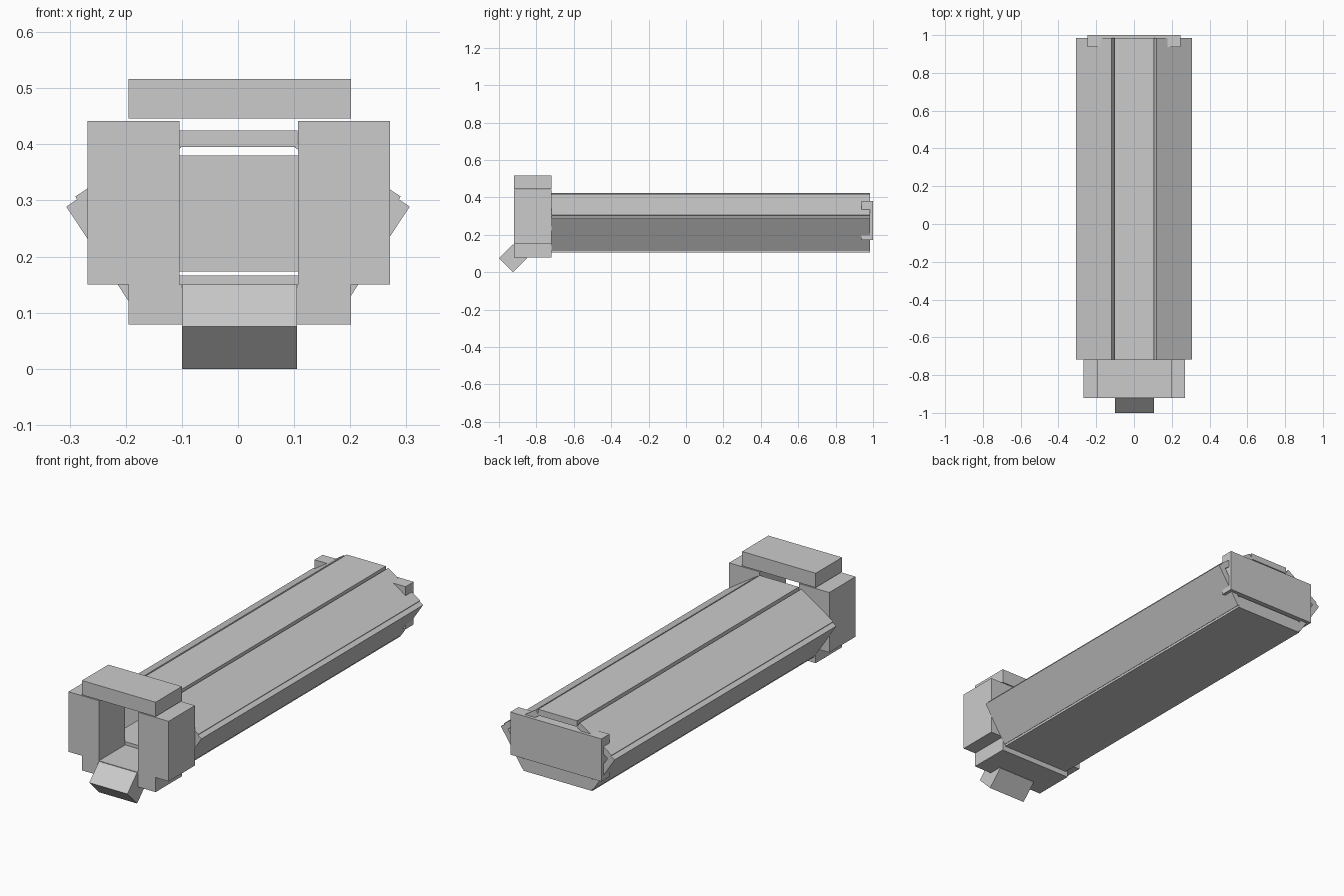
import bpy, bmesh
from mathutils import Vector

if "Cube" in bpy.data.objects:
    bpy.data.objects.remove(bpy.data.objects["Cube"])


def prism(name, profile, start, end, axis="Y"):
    """Extrude a closed 2D profile along an axis (Y: profile is x,z; X: profile is y,z)."""
    bm = bmesh.new()
    if axis == "Y":
        points = [(a, start, b) for a, b in profile]
        step = Vector((0, end - start, 0))
    else:
        points = [(start, a, b) for a, b in profile]
        step = Vector((end - start, 0, 0))
    face = bm.faces.new([bm.verts.new(p) for p in points])
    moved = bmesh.ops.extrude_face_region(bm, geom=[face])["geom"]
    bmesh.ops.translate(bm, vec=step,
                        verts=[g for g in moved if isinstance(g, bmesh.types.BMVert)])
    bmesh.ops.recalc_face_normals(bm, faces=bm.faces)
    mesh = bpy.data.meshes.new(name)
    bm.to_mesh(mesh)
    bm.free()
    obj = bpy.data.objects.new(name, mesh)
    bpy.context.collection.objects.link(obj)
    return obj


def rect(x0, x1, z0, z1):
    return [(x0, z0), (x1, z0), (x1, z1), (x0, z1)]


def slab(a, b, thick, side):
    """Tilted slab profile: outer face runs from a to b, thickness goes inward."""
    a, b = Vector(a), Vector(b)
    d = (b - a).normalized()
    n = Vector((d.y, -d.x)) * thick
    return [(side * p.x, p.y) for p in (a, b, b + n, a + n)]


BODY = (-0.718, 0.985)
FRAME = (-0.92, -0.718)

# Hollow body made of six long slabs
prism("top_slab", rect(-0.104, 0.106, 0.395, 0.425), *BODY)
prism("bottom_slab", rect(-0.185, 0.185, 0.105, 0.166), *BODY)
for label, side in (("right", 1), ("left", -1)):
    prism(f"upper_slab_{label}", slab((0.118, 0.419), (0.290, 0.307), 0.03, side), *BODY)
    prism(f"lower_slab_{label}", slab((0.306, 0.289), (0.190, 0.113), 0.03, side), *BODY)

# Rear cross plate that pokes through the side slabs
prism("rear_plate", rect(-0.245, 0.245, 0.173, 0.38), 0.938, 1.0)

# Front frame: U-shaped surround with a stepped base, and a cap just above it
prism("front_frame", [
    (-0.195, 0.079), (0.201, 0.079), (0.201, 0.15), (0.271, 0.15), (0.271, 0.442),
    (0.107, 0.442), (0.107, 0.15), (-0.104, 0.15), (-0.104, 0.442), (-0.268, 0.442),
    (-0.268, 0.15), (-0.195, 0.15)], *FRAME)
prism("frame_cap", rect(-0.195, 0.201, 0.446, 0.516), *FRAME)

# Tilted block under the frame mouth
prism("front_lip", [(-1.0, 0.075), (-0.925, 0.0), (-0.85, 0.075), (-0.925, 0.15)],
      -0.1, 0.105, axis="X")
